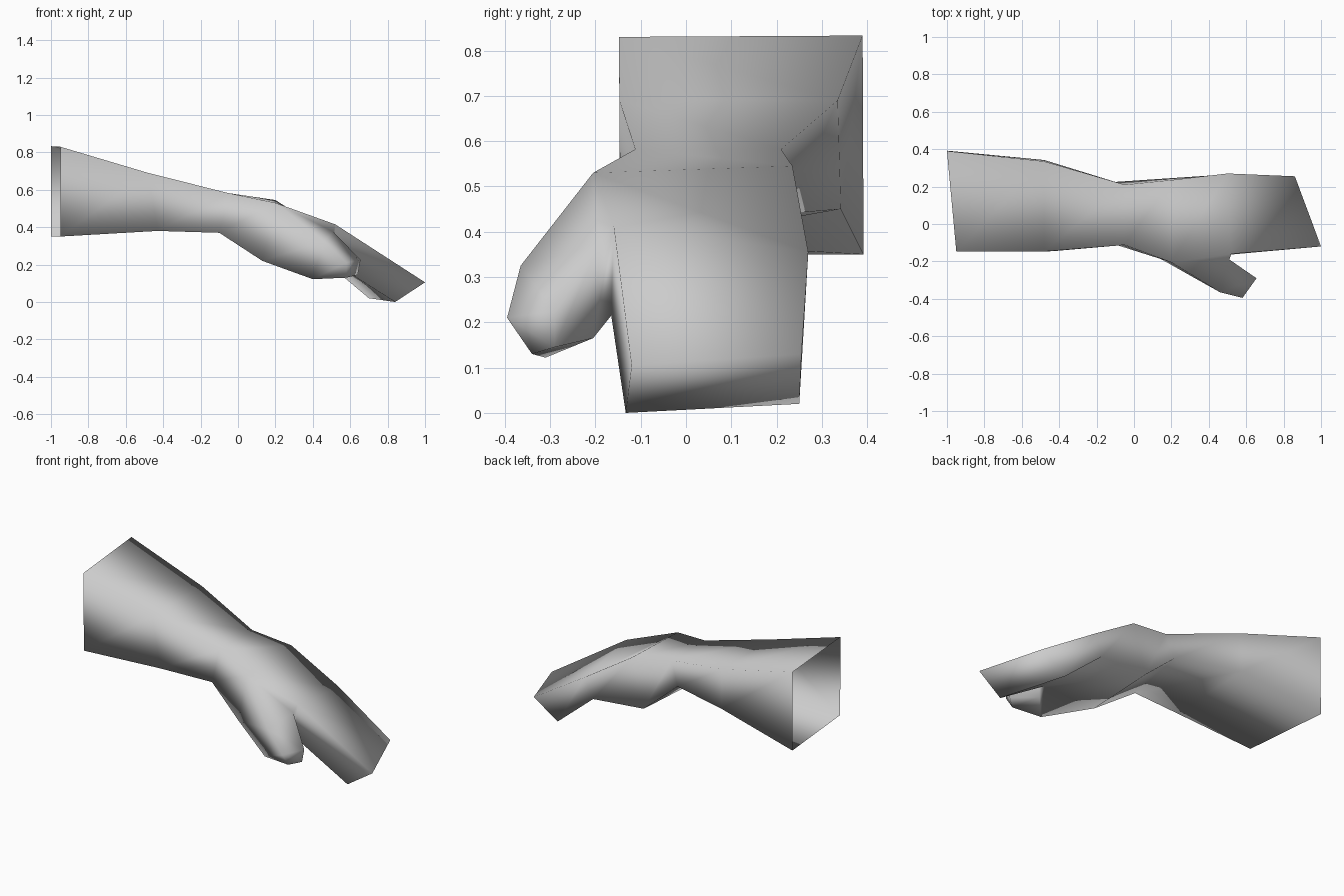
import bpy, bmesh

if "Cube" in bpy.data.objects:
    bpy.data.objects.remove(bpy.data.objects["Cube"])

# One flat grey
grey = bpy.data.materials.new("plain_grey")
grey.diffuse_color = (0.6, 0.6, 0.6, 1)
grey.use_nodes = True
grey.node_tree.nodes["Principled BSDF"].inputs["Base Color"].default_value = grey.diffuse_color

# Cross-sections, ordered: top front, top back, bottom back, bottom front
ARM = [
    [(-.95, -.148, .83), (-1.0, .39, .833), (-1.0, .392, .35), (-.95, -.145, .35)],   # open end
    [(-.48, -.147, .69), (-.48, .335, .69), (-.48, .342, .45), (-.43, -.145, .38)],   # forearm
    [(-.05, -.112, .582), (-.05, .21, .582), (-.1, .225, .44), (-.1, -.11, .37)],     # wrist
    [(.2, -.205, .53), (.2, .235, .545), (.12, .24, .25), (.13, -.18, .22)],          # palm
    [(.52, -.16, .415), (.5, .27, .355), (.45, .262, .23), (.5, -.165, .215)],        # knuckles
    [(1.0, -.12, .105), (.86, .255, .13), (.7, .25, .02), (.84, -.133, 0)],           # fingertips
]
# Thumb sections: top outer, top inner, bottom inner, bottom outer
THUMB = [
    [(.46, -.365, .325), (.51, -.19, .375), (.5, -.205, .165), (.4, -.31, .122)],
    [(.58, -.395, .21), (.655, -.29, .225), (.64, -.29, .145), (.58, -.34, .13)],
]

bm = bmesh.new()


def ring(points):
    return [bm.verts.new(p) for p in points]


def bridge(a, b, skip=()):
    for i in range(4):
        if i not in skip:
            j = (i + 1) % 4
            bm.faces.new((a[i], a[j], b[j], b[i]))


# Forearm, palm and mitten fingers; the palm's front side stays open for the thumb
arm = [ring(s) for s in ARM]
for k in range(len(arm) - 1):
    bridge(arm[k], arm[k + 1], skip=(3,) if k == 3 else ())
bm.faces.new(arm[-1])

# Thumb grows out of the opening
root = [arm[3][0], arm[4][0], arm[4][3], arm[3][3]]
thumb = [ring(s) for s in THUMB]
bridge(root, thumb[0])
bridge(thumb[0], thumb[1])
bm.faces.new(thumb[1])

bmesh.ops.recalc_face_normals(bm, faces=bm.faces[:])
for f in bm.faces:
    f.smooth = True

mesh = bpy.data.meshes.new("forearm_and_hand")
bm.to_mesh(mesh)
bm.free()
mesh.materials.append(grey)
bpy.context.collection.objects.link(bpy.data.objects.new("forearm_and_hand", mesh))
